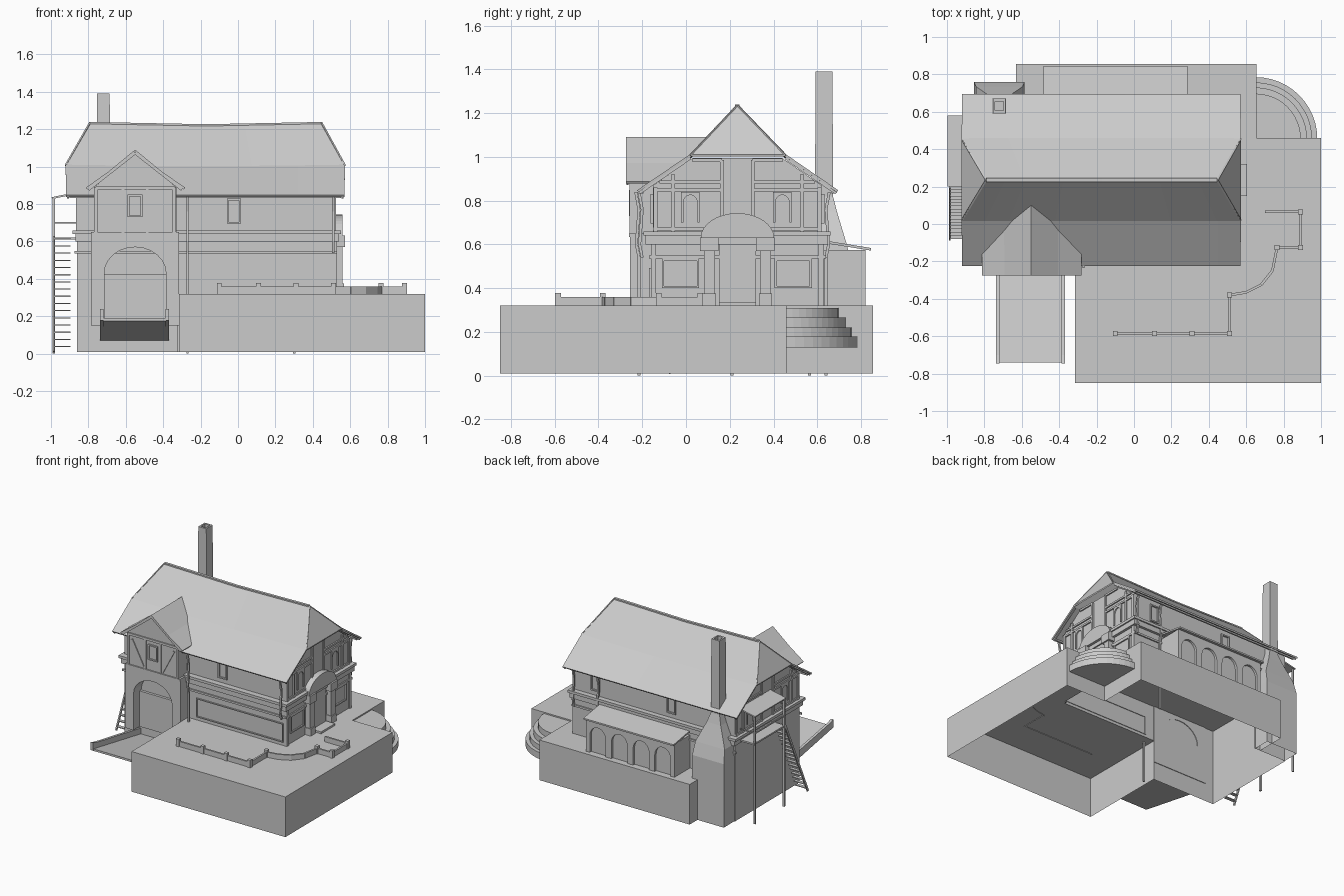
import bpy, bmesh
from math import sin, cos, pi
from mathutils import Vector

if "Cube" in bpy.data.objects:
    bpy.data.objects.remove(bpy.data.objects["Cube"])


def mesh(name, verts, faces, thick=0):
    me = bpy.data.meshes.new(name)
    me.from_pydata([tuple(v) for v in verts], [], faces)
    bm = bmesh.new()
    bm.from_mesh(me)
    bmesh.ops.recalc_face_normals(bm, faces=bm.faces)
    bm.to_mesh(me)
    bm.free()
    ob = bpy.data.objects.new(name, me)
    bpy.context.collection.objects.link(ob)
    if thick:
        m = ob.modifiers.new("thickness", 'SOLIDIFY')
        m.thickness, m.offset = thick, 0
    return ob


def prism(name, pts, axis, a, b, caps=2):
    # extrude a 2D outline from a to b along one axis; caps=0 leaves both ends open
    put = {'x': lambda p, t: (t, p[0], p[1]), 'y': lambda p, t: (p[0], t, p[1]),
           'z': lambda p, t: (p[0], p[1], t)}[axis]
    n = len(pts)
    v = [put(p, a) for p in pts] + [put(p, b) for p in pts]
    f = [(i, (i + 1) % n, n + (i + 1) % n, n + i) for i in range(n)]
    if caps:
        f += [tuple(range(n, 2 * n)), tuple(range(n))]
    return mesh(name, v, f)


def box(name, x0, x1, y0, y1, z0, z1, caps=2):
    return prism(name, [(x0, y0), (x1, y0), (x1, y1), (x0, y1)], 'z', z0, z1, caps)


def beam(name, p, q, w=.02, d=None):
    p, q = Vector(p), Vector(q)
    t = (q - p).normalized()
    s = t.cross(Vector((0, 0, 1)))
    s = s.normalized() if s.length > .01 else Vector((1, 0, 0))
    u, s = t.cross(s) * (d or w) / 2, s * w / 2
    v = [e + i * s + j * u for e in (p, q) for i, j in ((-1, -1), (1, -1), (1, 1), (-1, 1))]
    return mesh(name, v, [(0, 1, 2, 3), (4, 5, 6, 7), (0, 1, 5, 4), (1, 2, 6, 5), (2, 3, 7, 6), (3, 0, 4, 7)])


def arc(cx, cz, rx, rz, n=12):
    return [(cx + rx * cos(pi * i / n), cz + rz * sin(pi * i / n)) for i in range(n + 1)]


def arch_wall(name, x0, x1, z0, z1, holes, axis, a, b):
    # wall with arched openings: (centre, half width, spring height, rise)
    pts = [(x0, z0), (x0, z1), (x1, z1), (x1, z0)]
    for c, r, s, h in sorted(holes, reverse=True):
        pts += [(c + r, z0)] + arc(c, s, r, h) + [(c - r, z0)]
    return prism(name, pts, axis, a, b)


def frame(name, u0, u1, z0, z1, axis, a, b, w=.01):
    for k, (p0, p1, q0, q1) in enumerate([(u0, u1, z0, z0 + w), (u0, u1, z1 - w, z1),
                                          (u0, u0 + w, z0, z1), (u1 - w, u1, z0, z1)]):
        prism(f"{name}_{k}", [(p0, q0), (p1, q0), (p1, q1), (p0, q1)], axis, a, b)


# terrace: open underneath, its deck stops at the house walls; quarter-round corner steps
outer = [(-.315, -.155), (-.315, -.85), (1, -.85), (1, .46), (.655, .46), (.655, .855), (-.63, .855), (-.63, .63)]
n = len(outer)
mesh("terrace_sides", [(x, y, z) for z in (.01, .32) for x, y in outer],
     [(i, i + 1, n + i + 1, n + i) for i in range(n - 1)])
mesh("terrace_deck", [(x, y, .32) for x, y in outer + [(.52, .63), (.52, -.155)]], [tuple(range(n + 2))])
for i, (r, z) in enumerate([(.215, .31), (.248, .265), (.275, .22), (.303, .18)]):
    r2 = r + .027
    prism(f"corner_step_{i}", [(.65, .455)] + [(.65 + r2 * cos(a * pi / 24), .455 + r2 * sin(a * pi / 24))
                                               for a in range(13)], 'z', z - .05, z)

# hollow house body
prism("ground_storey", [(-.86, -.16), (.52, -.16), (.52, .63), (-.86, .63)], 'z', .32, .61, 0)
mesh("basement_walls", [(x, y, z) for z in (.01, .32) for x, y in ((-.32, -.16), (-.86, -.16), (-.86, .63), (-.58, .63))],
     [(i, i + 1, i + 5, i + 4) for i in range(3)])
box("jetty_beam", -.87, .54, -.185, .65, .6, .64)
box("jetty_ledge", -.885, .55, -.195, .66, .64, .66)
for y, s in ((-.16, -1), (.63, 1)):
    box("string_course", -.873, .53, min(y, y + s * .01), max(y, y + s * .01), .535, .55)
box("east_string_course", .52, .53, -.17, .64, .535, .55)
prism("upper_floor", [(-.15, .65), (-.15, .87), (.03, .995), (.44, .995), (.62, .87), (.62, .65)], 'x', -.855, .515)

# main roof: half-hipped, sagging ridge
N = 12
cols = []
for i in range(N + 1):
    t = i / N
    sag = .014 * sin(pi * t)
    e, r = -.92 + 1.49 * t, -.79 + 1.235 * t
    cols += [(e, -.22, .843), (e, .02, 1.006 - sag / 2), (r, .235, 1.232 - sag),
             (e, .455, 1.006 - sag / 2), (e, .692, .843)]
faces = [(5 * i + k, 5 * i + k + 1, 5 * i + k + 6, 5 * i + k + 5) for i in range(N) for k in range(4)]
faces += [(1, 2, 3), (5 * N + 1, 5 * N + 3, 5 * N + 2)]
mesh("main_roof", cols, faces, .012)
beam("ridge_tiles_west", (-.79, .235, 1.234), (-.17, .235, 1.222), .02, .01)
beam("ridge_tiles_east", (-.17, .235, 1.222), (.445, .235, 1.234), .02, .01)
for s, x, r in ((1, -.92, -.79), (-1, .57, .445)):
    for y, ye in ((.02, -.215), (.455, .687)):
        beam("hip_tiles", (x, y, 1.006), (r, .235, 1.234), .01)
        beam("barge_board", (x + s * .012, y, .997), (x + s * .012, ye, .836), .01, .016)
for y in (-.2, .67):
    beam("eaves_gutter", (-.9, y, .838), (.55, y, .838), .012)

# gable timber framing on both ends
for side, x in (("east", .516), ("west", -.856)):
    for y in (-.14, -.06, .165, .305, .53, .61):
        zt = .985 if .1 < y < .4 else .86 if y < -.1 or y > .6 else .92
        beam(f"{side}_stud", (x, y, .66), (x, y, zt), .018)
    for z, y0, y1 in ((.885, -.12, .59), (.848, -.14, .61), (.985, .03, .44), (.67, -.15, .62)):
        for a, b in ((y0, .165), (.305, y1)):
            beam(f"{side}_rail", (x, a, z), (x, b, z), .018, .014)
    for c in (.02, .44):
        arch_wall(f"{side}_arched_window", c - .042, c + .042, .70, .84, [(c, .032, .79, .036)], 'x', x - .005, x + .008)
for y0, y1 in ((-.11, .06), (.405, .575)):
    frame("east_ground_window", y0, y1, .4, .535, 'x', .515, .53)
for y in (-.148, .618):
    box("east_corner_post", .505, .53, y - .012, y + .012, .32, .6)

# arched entrance
prism("entrance_hood", arc(.235, .63, .168, .113, 16), 'x', .51, .56)
box("entrance_door", .515, .53, .15, .32, .32, .63)
for s in (-1, 1):
    y = .235 + s * .128
    box("hood_block", .51, .572, y - .042, y + .042, .57, .632)
    box("door_column", .515, .56, y - .025, y + .025, .32, .57)
    box("column_base", .515, .568, y - .03, y + .03, .32, .375)
box("door_step", .52, .605, .15, .32, .32, .335)

# front and back openings
frame("front_long_window", -.24, .5, .345, .492, 'y', -.168, -.155, .008)
frame("front_upper_window", -.06, .015, .695, .83, 'y', -.162, -.14)
for x in (-.35, .3):
    frame("back_upper_window", x, x + .075, .695, .83, 'y', .615, .632)

# gabled front wing over the boat arch
arch_wall("wing_arch_wall", -.785, -.315, .15, .64, [(-.55, .165, .43, .14)], 'y', -.255, -.155)
box("wing_inner_door", -.715, -.385, -.18, -.155, .15, .425)
prism("wing_upper", [(-.77, .63), (-.77, .89), (-.55, 1.07), (-.33, .89), (-.33, .63)], 'y', -.25, -.02)
box("wing_band", -.785, -.315, -.26, -.15, .635, .65)
wr = [(x, y, z) for x, yb, z in ((-.81, -.14, .883), (-.69, -.02, .968), (-.55, .12, 1.085),
                                 (-.41, -.02, .968), (-.285, -.14, .883)) for y in (-.275, yb)]
mesh("wing_roof", wr, [(2 * i, 2 * i + 1, 2 * i + 3, 2 * i + 2) for i in range(4)], .012)
for s in (-1, 1):
    beam("wing_barge_board", (-.55, -.268, 1.074), (-.55 + s * .25, -.268, .878), .01, .016)
    beam("wing_post", (-.55 + s * .21, -.25, .65), (-.55 + s * .21, -.25, .89), .018)
    beam("wing_inner_post", (-.55 + s * .065, -.25, .65), (-.55 + s * .065, -.25, .88), .014)
    beam("wing_brace", (-.55 + s * .18, -.25, .85), (-.55 + s * .08, -.25, .66), .014)
beam("wing_tie_beam", (-.76, -.25, .885), (-.34, -.25, .885), .018)
frame("wing_window", -.59, -.51, .73, .85, 'y', -.26, -.245)

# ramp rising away from the arch, with curbs
prism("ramp", [(-.74, .175), (-.74, .19), (-.16, .085), (-.16, .07)], 'x', -.72, -.385)
for x in (-.738, -.388):
    prism("ramp_curb", [(-.745, .178), (-.745, .24), (-.70, .225), (-.16, .13), (-.16, .07)], 'x', x, x + .02)

# arcaded lean-to at the back
arch_wall("annex_arcade", -.475, .28, .32, .575, [(-.375 + .185 * i, .068, .45, .075) for i in range(4)], 'y', .8, .82)
box("annex_room", -.475, .28, .63, .802, .32, .575)
prism("annex_roof", [(.61, .61), (.61, .622), (.845, .584), (.845, .572)], 'x', -.485, .285)

# chimney with a broad base, narrow stack and open flue
secs = [(.135, .63, .76, .01), (.135, .63, .76, .5), (.125, .62, .735, .6), (.06, .6, .69, .75), (.037, .59, .672, .82),
        (.034, .592, .67, 1.39), (.022, .607, .655, 1.39), (.022, .607, .655, 1.25)]
cv = [(-.72 + sx * h, y, z) for h, y0, y1, z in secs for sx, y in ((-1, y0), (1, y0), (1, y1), (-1, y1))]
cf = [(4 * i + k, 4 * i + (k + 1) % 4, 4 * i + 4 + (k + 1) % 4, 4 * i + 4 + k) for i in range(len(secs) - 1) for k in range(4)]
mesh("chimney", cv, cf + [tuple(range(len(cv) - 4, len(cv)))])

# west landing with canopy and ladder
mesh("landing_canopy", [(-.995, .2, .832), (-.86, .2, .86), (-.86, .58, .86), (-.995, .58, .832)], [(0, 1, 2, 3)], .01)
box("landing_floor", -.985, -.86, .2, .575, .61, .622)
for y in (.21, .565):
    beam("landing_post", (-.985, y, 0), (-.985, y, .835), .013)
beam("landing_rail", (-.985, .21, .7), (-.985, .565, .7), .01)
beam("landing_end_rail", (-.985, .565, .7), (-.86, .565, .7), .008)
beam("ladder_rail", (-.985, -.08, .01), (-.985, .2, .625), .01, .016)
for i in range(16):
    t = (i + .7) / 16
    box("ladder_rung", -.985, -.895, -.092 + .28 * t, -.066 + .28 * t, .008 + .615 * t, .014 + .615 * t)

# downpipes running to the ground
for name, x, s, c in (("front_downpipe", -.27, -1, -.215), ("back_downpipe", .3, 1, .64),
                      ("front_corner_pipe", .51, -1, -.2), ("back_corner_pipe", .51, 1, .64)):
    z0 = .55 if "corner" in name else 0
    pts = [(x, c + s * .015, .84), (x, c, .76), (x, c + s * .012, .6), (x, c, .54), (x, c, z0)]
    for p, q in zip(pts, pts[1:]):
        if (Vector(p) - Vector(q)).length > .03:
            beam(name, p, q, .013)

# low terrace wall with small piers
path = [(-.1, -.585), (.11, -.585), (.31, -.585), (.51, -.585), (.51, -.38), (.60, -.365), (.68, -.325),
        (.74, -.25), (.765, -.125), (.89, -.125), (.89, .065), (.7, .065)]
for i, (p, q) in enumerate(zip(path, path[1:])):
    beam("terrace_wall", (*p, .338), (*q, .338), .014, .044)
for i in (0, 1, 2, 3, 4, 8, 9, 10):
    x, y = path[i]
    box("terrace_pier", x - .013, x + .013, y - .013, y + .013, .32, .378)
